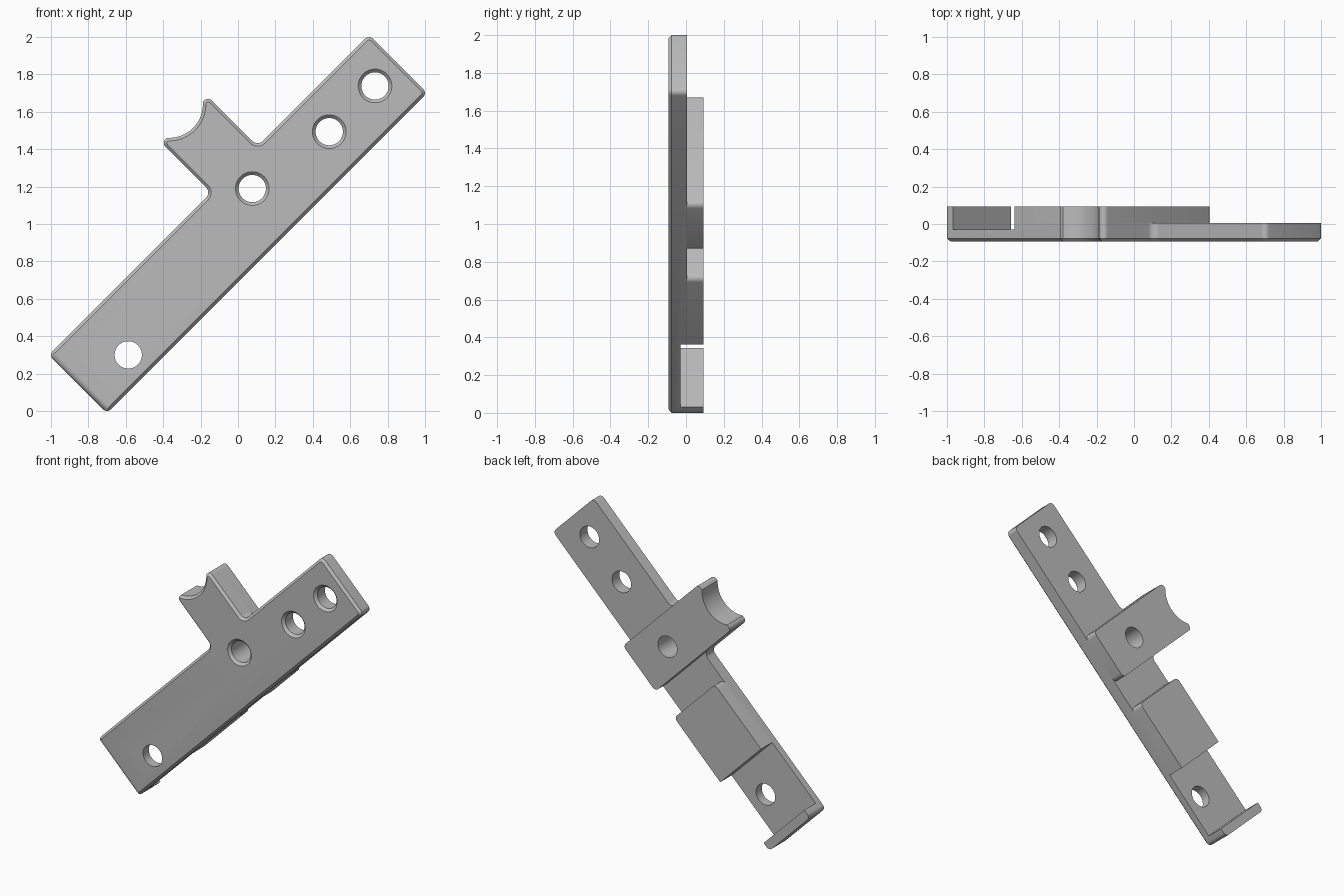
import bpy, bmesh, math
from mathutils import Vector

if "Cube" in bpy.data.objects:
    bpy.data.objects.remove(bpy.data.objects["Cube"], do_unlink=True)

# Bracket is laid out along its own length (u) and width (v), then tilted 45 degrees
L, W = 1.211, 0.22
FRONT, MID, BACK, FLOOR = -0.093, 0.006, 0.093, -0.03
ARM_LOW, ARM_HIGH, ARM_TOP = 0.018, 0.368, 0.597
PAD_LOW, PAD_HIGH, LIP = -0.682, -0.185, -1.15
ROUND = 0.03

gray = bpy.data.materials.new("gray_metal")
gray.use_nodes = True
color = (0.5, 0.5, 0.5, 1)
gray.diffuse_color = color
gray.node_tree.nodes["Principled BSDF"].inputs["Base Color"].default_value = color


def rounded(corners, steps=6):
    """Outline from (u, v, radius) right-angle corners."""
    out = []
    for i, (u, v, r) in enumerate(corners):
        p = Vector((u, v))
        if r == 0:
            out.append(p)
            continue
        a = (Vector(corners[i - 1][:2]) - p).normalized() * r
        b = (Vector(corners[(i + 1) % len(corners)][:2]) - p).normalized() * r
        for k in range(steps + 1):
            t = k / steps * math.pi / 2
            out.append(p + a * (1 - math.sin(t)) + b * (1 - math.cos(t)))
    return out


def circle(u, v, r, n=48):
    return [Vector((u + r * math.cos(2 * math.pi * k / n),
                    v + r * math.sin(2 * math.pi * k / n))) for k in range(n)]


def loft(name, rings, chamfer=0):
    """Solid through matching outlines, each given as (outline, depth)."""
    bm = bmesh.new()
    loops = [[bm.verts.new((p.x, y, p.y)) for p in pts] for pts, y in rings]
    n = len(loops[0])
    for a, b in zip(loops, loops[1:]):
        for i in range(n):
            j = (i + 1) % n
            bm.faces.new((a[i], a[j], b[j], b[i]))
    front = bm.faces.new(loops[0])
    bm.faces.new(loops[-1])
    bmesh.ops.recalc_face_normals(bm, faces=bm.faces)
    if chamfer:
        bmesh.ops.bevel(bm, geom=list(front.edges), offset=chamfer, segments=1,
                        affect='EDGES', profile=0.5)
    mesh = bpy.data.meshes.new(name)
    bm.to_mesh(mesh)
    bm.free()
    mesh.materials.append(gray)
    obj = bpy.data.objects.new(name, mesh)
    bpy.context.collection.objects.link(obj)
    obj.rotation_euler = (0, -math.pi / 4, 0)
    obj.location.z = 1
    return obj


def cut(obj, cutters):
    for c in cutters:
        mod = obj.modifiers.new("cut", 'BOOLEAN')
        mod.operation, mod.solver, mod.object = 'DIFFERENCE', 'EXACT', c
        bpy.context.view_layer.update()
        graph = bpy.context.evaluated_depsgraph_get()
        mesh = bpy.data.meshes.new_from_object(obj.evaluated_get(graph))
        obj.modifiers.clear()
        obj.data = mesh


def box(u0, u1, v0, v1, low_r=0, high_r=0):
    return rounded([(u0, v0, low_r), (u1, v0, high_r), (u1, v1, high_r), (u0, v1, low_r)])


# Arm end with its concave saddle
mid = (ARM_LOW + ARM_HIGH) / 2
saddle = []
for k in range(17):
    t = math.radians(48.6) * (1 - k / 8)
    saddle.append((mid + 0.18 * math.sin(t), 0.713 - 0.18 * math.cos(t), 0))
arm_end = [(ARM_HIGH, ARM_TOP, ROUND)] + saddle + [(ARM_LOW, ARM_TOP, ROUND)]

# Front plate: long bar plus side arm
plate = loft("front_plate", [(pts, y) for y in (FRONT, MID) for pts in [rounded(
    [(-L, -W, ROUND), (L, -W, ROUND), (L, W, ROUND), (ARM_HIGH, W, 0.04)]
    + arm_end + [(ARM_LOW, W, 0.04), (-L, W, ROUND)])]], chamfer=0.016)

# Raised blocks on the back
arm_outline = rounded([(ARM_LOW, -W, ROUND), (ARM_HIGH, -W, ROUND)] + arm_end)
arm = loft("cross_block", [(arm_outline, MID), (arm_outline, BACK)])
pad_outline = box(PAD_LOW, PAD_HIGH, -W, W, 0, ROUND)
pad = loft("back_pad", [(pad_outline, MID), (pad_outline, BACK)])
lip_outline = box(-L, LIP, -W, W, ROUND, 0)
lip = loft("end_lip", [(lip_outline, MID), (lip_outline, BACK)])

# Holes: three countersunk, one plain
R, RIM = 0.073, 0.017
holes = []
for u, v, rim in ((1.04, 0.004, RIM), (0.694, 0.004, RIM), (0.188, 0.08, RIM), (-0.91, -0.08, 0)):
    rings = [(circle(u, v, R), FRONT + RIM), (circle(u, v, R), 0.2)]
    wide = R + 2 * rim
    rings.insert(0, (circle(u, v, wide), FRONT - RIM))
    holes.append(loft("hole_cutter", rings))

# Recess behind the lower end, and the rounded front edge of that end
recess_outline = box(LIP, PAD_LOW, -1, 1)
recess = loft("recess_cutter", [(recess_outline, FLOOR), (recess_outline, 0.3)])
r = 0.035
edge = [(-L - 0.1, FRONT - 0.1), (-L + r, FRONT - 0.1)]
edge += [(-L + r - r * math.sin(t), FRONT + r - r * math.cos(t))
         for t in (k * math.pi / 16 for k in range(9))]
edge += [(-L - 0.1, FRONT + r)]
bm = bmesh.new()
sides = [[bm.verts.new((u, y, s)) for u, y in edge] for s in (-0.5, 0.5)]
for i in range(len(edge)):
    bm.faces.new((sides[0][i - 1], sides[0][i], sides[1][i], sides[1][i - 1]))
for s in sides:
    bm.faces.new(s)
bmesh.ops.recalc_face_normals(bm, faces=bm.faces)
end_round = loft("end_round_cutter", [(recess_outline, 0), (recess_outline, 1)])
end_round.data.clear_geometry()
bm.to_mesh(end_round.data)
bm.free()

cut(plate, holes + [recess, end_round])
cut(arm, [holes[2]])
for c in holes + [recess, end_round]:
    bpy.data.objects.remove(c, do_unlink=True)

# Smooth rounds, sharp chamfers
for obj in (plate, arm, pad, lip):
    bpy.ops.object.select_all(action='DESELECT')
    obj.select_set(True)
    bpy.context.view_layer.objects.active = obj
    bpy.ops.object.shade_smooth_by_angle(angle=math.radians(30))
